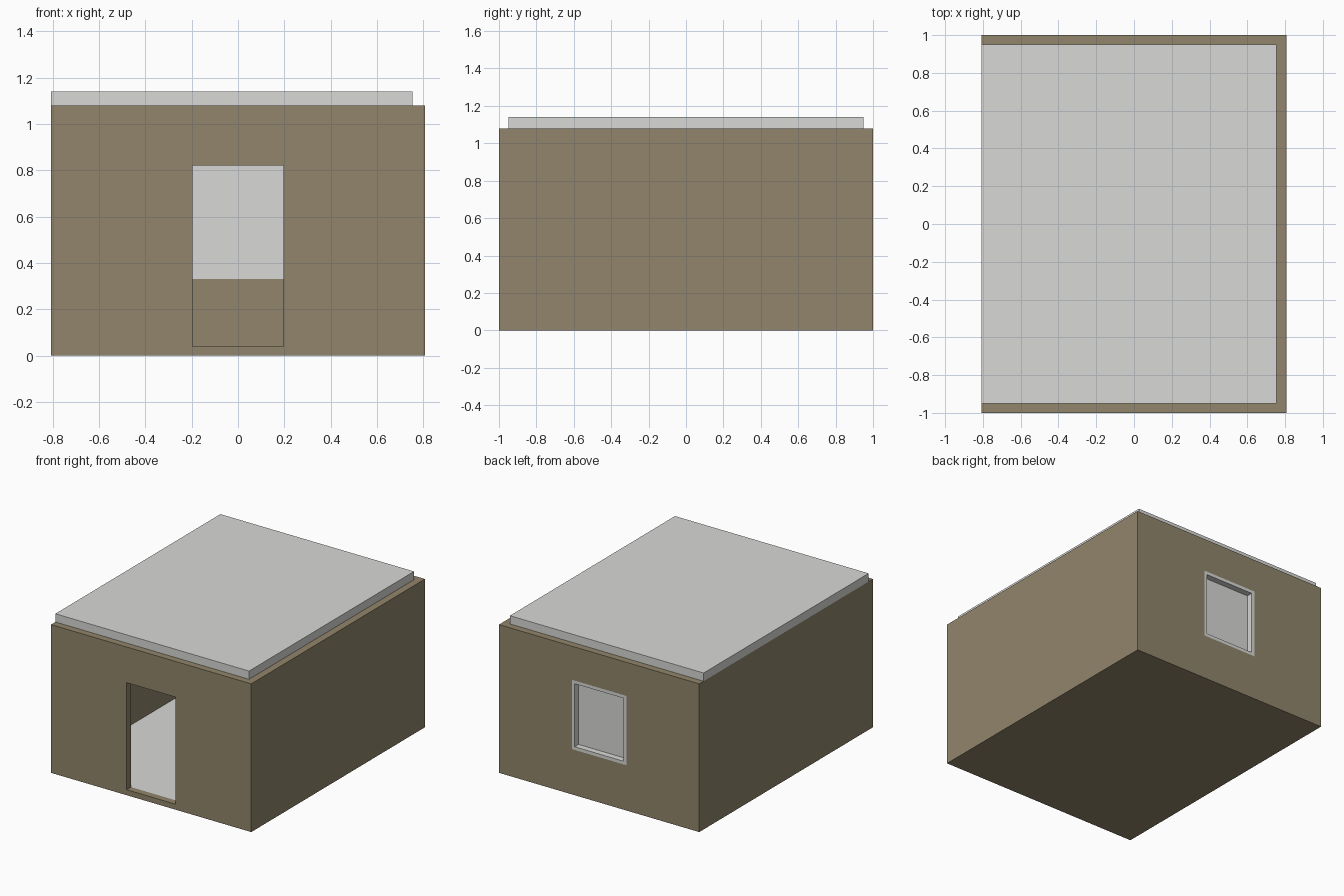
import bpy
import bmesh

if "Cube" in bpy.data.objects:
    bpy.data.objects.remove(bpy.data.objects["Cube"])

HX, HY, H = 0.807, 1.0, 1.08      # half width, half length, wall height
T = 0.053                         # wall thickness
FLOOR = 0.04


def material(name, rgb):
    m = bpy.data.materials.new(name)
    m.diffuse_color = (*rgb, 1.0)
    m.use_nodes = True
    m.node_tree.nodes["Principled BSDF"].inputs["Base Color"].default_value = m.diffuse_color
    return m


brown = material("earth brown", (0.283, 0.235, 0.147))
grey = material("light grey", (0.687, 0.687, 0.675))


def box(name, x, y, z, mat=None):
    """Axis-aligned box from (min, max) ranges."""
    bm = bmesh.new()
    bmesh.ops.create_cube(bm, size=1.0)
    for v in bm.verts:
        v.co = [r[0] if c < 0 else r[1] for c, r in zip(v.co, (x, y, z))]
    me = bpy.data.meshes.new(name)
    bm.to_mesh(me)
    bm.free()
    ob = bpy.data.objects.new(name, me)
    bpy.context.collection.objects.link(ob)
    if mat:
        me.materials.append(mat)
    return ob


def cut(target, x, y, z):
    """Subtract a box from the target and discard the cutter."""
    cutter = box("cutter", x, y, z)
    cutter.hide_render = True
    mod = target.modifiers.new("cut", 'BOOLEAN')
    mod.operation = 'DIFFERENCE'
    mod.solver = 'EXACT'
    mod.object = cutter
    bpy.context.view_layer.objects.active = target
    bpy.ops.object.modifier_apply(modifier=mod.name)
    bpy.data.objects.remove(cutter)


# Room shell: hollow box with a doorway in front and a window hole at the back
walls = box("walls", (-HX, HX), (-HY, HY), (0, H), brown)
cut(walls, (-HX + T, HX - T), (-HY + 0.05, HY - 0.05), (FLOOR - 0.01, H + 0.2))
cut(walls, (-0.197, 0.197), (-HY - 0.1, -HY + 0.1), (FLOOR, 0.82))
cut(walls, (-0.22, 0.22), (HY - 0.1, HY + 0.1), (0.33, 0.835))

# Floor covering
box("floor", (-HX + T, HX - T), (-HY + 0.05, HY - 0.05), (FLOOR - 0.01, FLOOR), grey)

# Window: frame flush with the wall, with a recessed pane
window = box("window", (-0.22, 0.22), (HY - 0.05, HY), (0.33, 0.835), grey)
cut(window, (-0.197, 0.197), (HY - 0.045, HY + 0.1), (0.353, 0.812))

# Roof slab, flush on the left and set in on the other sides
box("roof", (-HX, HX - T), (-HY + 0.05, HY - 0.05), (H, H + 0.06), grey)
